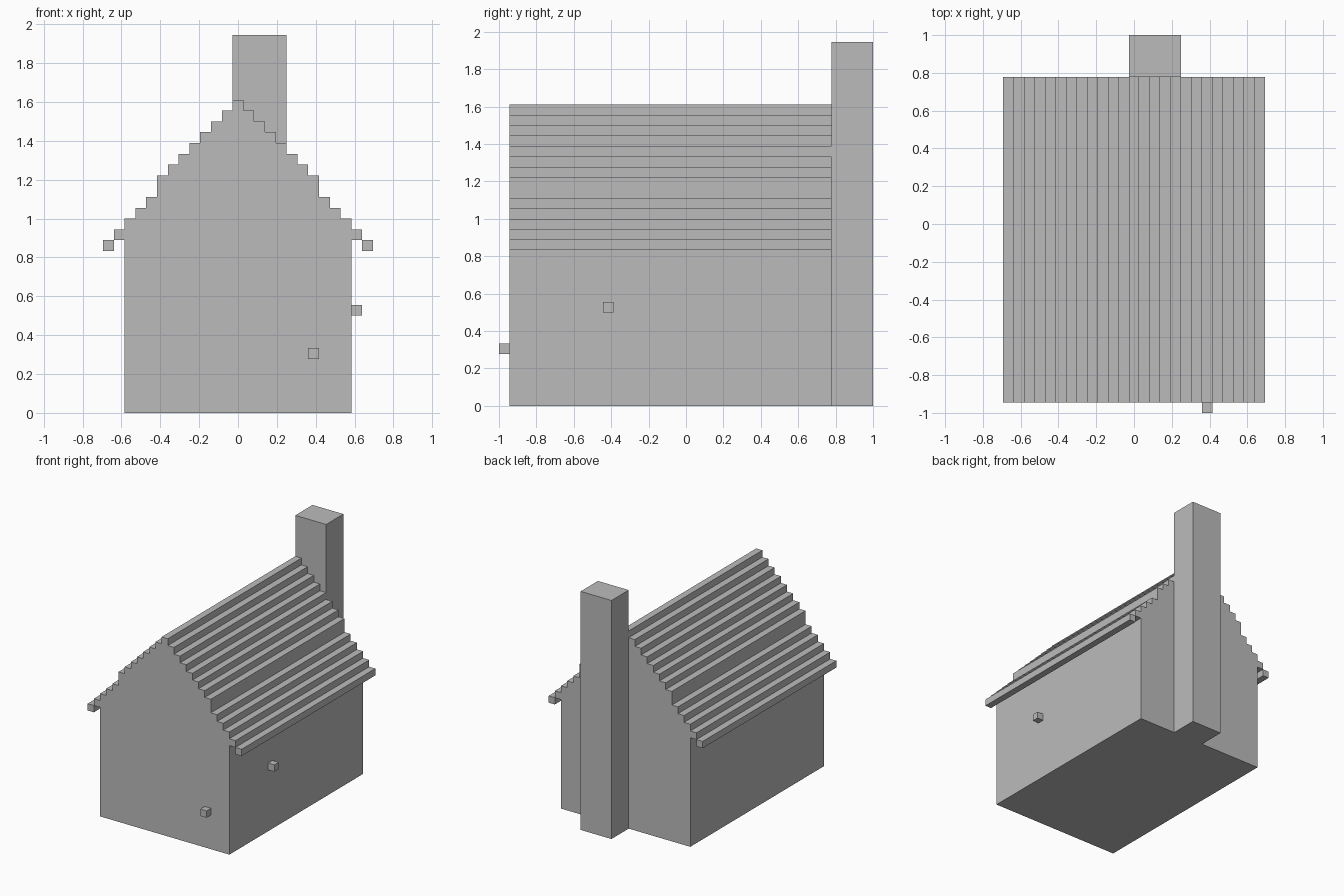
import bpy
import bmesh
from mathutils import Vector

cube = bpy.data.objects.get("Cube")
if cube:
    bpy.data.objects.remove(cube, do_unlink=True)

U = 2 / 36                    # one block
FRONT, BACK = -17, 14         # ends of the house, in blocks

grey = bpy.data.materials.new("plain_grey")
grey.use_nodes = True
colour = (0.5, 0.5, 0.5, 1)
grey.diffuse_color = colour
grey.node_tree.nodes["Principled BSDF"].inputs["Base Color"].default_value = colour


def extrude(name, profile, y0, y1):
    """Extrude an x-z outline, given in blocks, from y0 to y1."""
    bm = bmesh.new()
    face = bm.faces.new([bm.verts.new((x * U, y0 * U, z * U)) for x, z in profile])
    new = bmesh.ops.extrude_face_region(bm, geom=[face])["geom"]
    verts = [v for v in new if isinstance(v, bmesh.types.BMVert)]
    bmesh.ops.translate(bm, verts=verts, vec=Vector((0, (y1 - y0) * U, 0)))
    bmesh.ops.recalc_face_normals(bm, faces=bm.faces)
    mesh = bpy.data.meshes.new(name)
    bm.to_mesh(mesh)
    bm.free()
    mesh.materials.append(grey)
    obj = bpy.data.objects.new(name, mesh)
    bpy.context.collection.objects.link(obj)
    return obj


def block(name, x0, x1, y0, y1, z0, z1):
    return extrude(name, [(x0, z0), (x1, z0), (x1, z1), (x0, z1)], y0, y1)


# House walls with the stepped gable roof; one double-height step part way down
right_half = [(10.5, 0)]
for col in range(10, -1, -1):
    top = 29 - col - (1 if col > 7 else 0)
    right_half += [(col + 0.5, top)]
    if col > 0:
        next_top = 29 - (col - 1) - (1 if col - 1 > 7 else 0)
        right_half += [(col - 0.5, top)]
left_half = [(-x, z) for x, z in reversed(right_half)]
extrude("house_walls_and_roof", right_half + left_half, FRONT, BACK)

# Eave strips stepping out beyond both side walls
for side, s in (("left", 1), ("right", -1)):
    for label, col, z in (("inner", 11, 16), ("outer", 12, 15)):
        x0, x1 = sorted((s * (col - 0.5), s * (col + 0.5)))
        block(f"{side}_{label}_eave", x0, x1, FRONT, BACK, z, z + 1)

# Chimney against the back wall
block("chimney", -0.5, 4.5, BACK, 18, 0, 35)

# Small knobs on the front and left walls
block("front_knob", 6.5, 7.5, FRONT - 1, FRONT, 5, 6)
block("side_knob", 10.5, 11.5, -8, -7, 9, 10)
